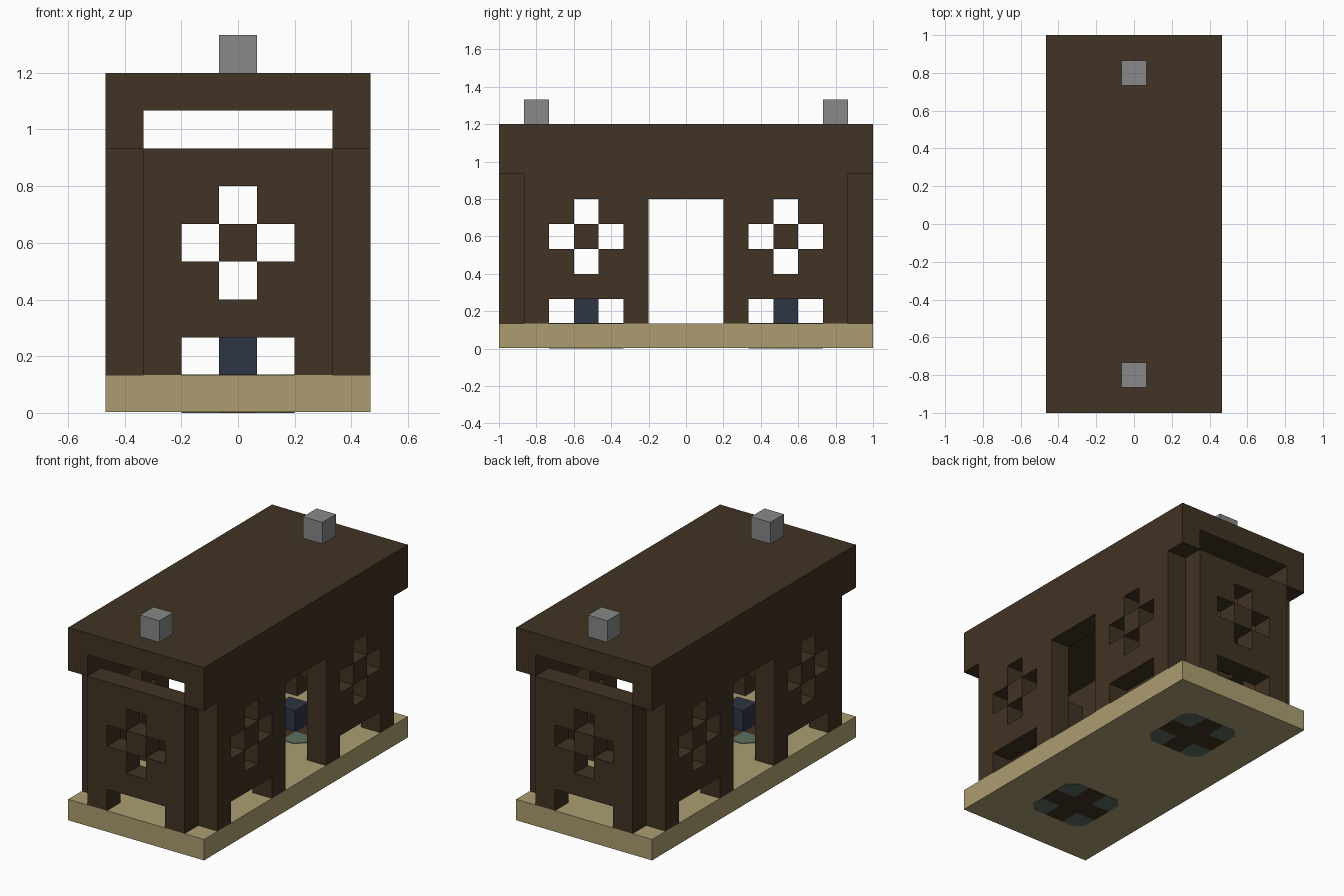
import bpy, bmesh
from mathutils import Matrix

cube = bpy.data.objects.get("Cube")
if cube:
    bpy.data.objects.remove(cube, do_unlink=True)

C = 2 / 15          # grid cell
SKIN = 0.003        # thickness of inlay plates


def material(name, rgb):
    lin = [((c / 255 + 0.055) / 1.055) ** 2.4 for c in rgb] + [1]
    m = bpy.data.materials.new(name)
    m.use_nodes = True
    m.diffuse_color = lin
    m.node_tree.nodes["Principled BSDF"].inputs["Base Color"].default_value = lin
    return m


BROWN = material("dark_brown_wood", (65, 51, 35))
SAND = material("sand", (172, 158, 113))
GREY = material("grey_stone", (136, 136, 136))
NAVY = material("navy", (45, 54, 67))
TEAL = material("grey_green", (92, 110, 98))


def finish(name, bm, mat):
    bmesh.ops.recalc_face_normals(bm, faces=bm.faces)
    me = bpy.data.meshes.new(name)
    bm.to_mesh(me)
    bm.free()
    me.materials.append(mat)
    ob = bpy.data.objects.new(name, me)
    bpy.context.collection.objects.link(ob)
    return ob


def box(name, lo, hi, mat):
    bm = bmesh.new()
    size = [b - a for a, b in zip(lo, hi)]
    mid = [(a + b) / 2 for a, b in zip(lo, hi)]
    bmesh.ops.create_cube(bm, size=1, matrix=Matrix.Translation(mid) @ Matrix.Diagonal((*size, 1)))
    return finish(name, bm, mat)


def prism(name, outline, z0, z1, mat):
    bm = bmesh.new()
    face = bm.faces.new([bm.verts.new((x, y, z0)) for x, y in outline])
    new = bmesh.ops.extrude_face_region(bm, geom=[face])["geom"]
    bmesh.ops.translate(bm, vec=(0, 0, z1 - z0), verts=[v for v in new if isinstance(v, bmesh.types.BMVert)])
    return finish(name, bm, mat)


def wall(name, rows, place):
    """Extrude the solid cells of a pattern into a wall one cell thick."""
    bm = bmesh.new()
    grid = {}

    def vert(i, k):
        if (i, k) not in grid:
            grid[i, k] = bm.verts.new(place((i - len(rows[0]) / 2) * C, (k + 1) * C))
        return grid[i, k]

    for k, row in enumerate(reversed(rows)):
        for i, cell in enumerate(row):
            if cell == "#":
                bm.faces.new([vert(i, k), vert(i + 1, k), vert(i + 1, k + 1), vert(i, k + 1)])
    new = bmesh.ops.extrude_face_region(bm, geom=bm.faces[:])["geom"]
    inward = place(0, 0)
    step = tuple(-C if c > 0 else C if c < 0 else 0 for c in inward)
    bmesh.ops.translate(bm, vec=step, verts=[v for v in new if isinstance(v, bmesh.types.BMVert)])
    return finish(name, bm, BROWN)


# Floor slab
box("floor_slab", (-3.5 * C, -7.5 * C, SKIN), (3.5 * C, 7.5 * C, C), SAND)

# Walls with cross windows, low openings and doorways
end_rows = ["#####", "##.##", "#.#.#", "##.##", "#####", "#...#"]
side_rows = ["#" * 13] + [r + "..." + r for r in end_rows[1:]]
for name, s in (("front", -1), ("back", 1)):
    wall(name + "_wall", end_rows, lambda a, z: (a, s * 7.5 * C, z))
for name, s in (("right", -1), ("left", 1)):
    wall(name + "_wall", side_rows, lambda a, z: (s * 3.5 * C, a, z))

# Roof: slab with lowered side edges
w, t = 3.5 * C, 2.5 * C
bm = bmesh.new()
profile = [(-w, 7 * C), (-t, 7 * C), (-t, 8 * C), (t, 8 * C), (t, 7 * C), (w, 7 * C), (w, 9 * C), (-w, 9 * C)]
face = bm.faces.new([bm.verts.new((x, -7.5 * C, z)) for x, z in profile])
new = bmesh.ops.extrude_face_region(bm, geom=[face])["geom"]
bmesh.ops.translate(bm, vec=(0, 15 * C, 0), verts=[v for v in new if isinstance(v, bmesh.types.BMVert)])
finish("roof", bm, BROWN)

# Roof posts, standing blocks and floor inlays at both ends
h, o, cut = C / 2, 1.5 * C, 0.05
for end, s in (("front", -1), ("back", 1)):
    y = s * 6 * C
    box(end + "_roof_post", (-h, y - h, 9 * C), (h, y + h, 10 * C), GREY)
    y = s * 4 * C
    box(end + "_block", (-h, y - h, C), (h, y + h, 2 * C), NAVY)
    cross = [(h, h), (h, o), (-h, o), (-h, h), (-o, h), (-o, -h),
             (-h, -h), (-h, -o), (h, -o), (h, -h), (o, -h), (o, h)]
    corner = [(h, h), (o, h), (o, o - cut), (o - cut, o), (h, o)]
    for level, z in (("upper", C), ("lower", 0)):
        prism(f"{end}_{level}_cross_inlay", [(a, b + y) for a, b in cross], z, z + SKIN, BROWN)
        for i, (sx, sy) in enumerate(((1, 1), (1, -1), (-1, 1), (-1, -1))):
            prism(f"{end}_{level}_corner_inlay_{i + 1}",
                  [(a * sx, b * sy + y) for a, b in corner], z, z + SKIN, TEAL)
